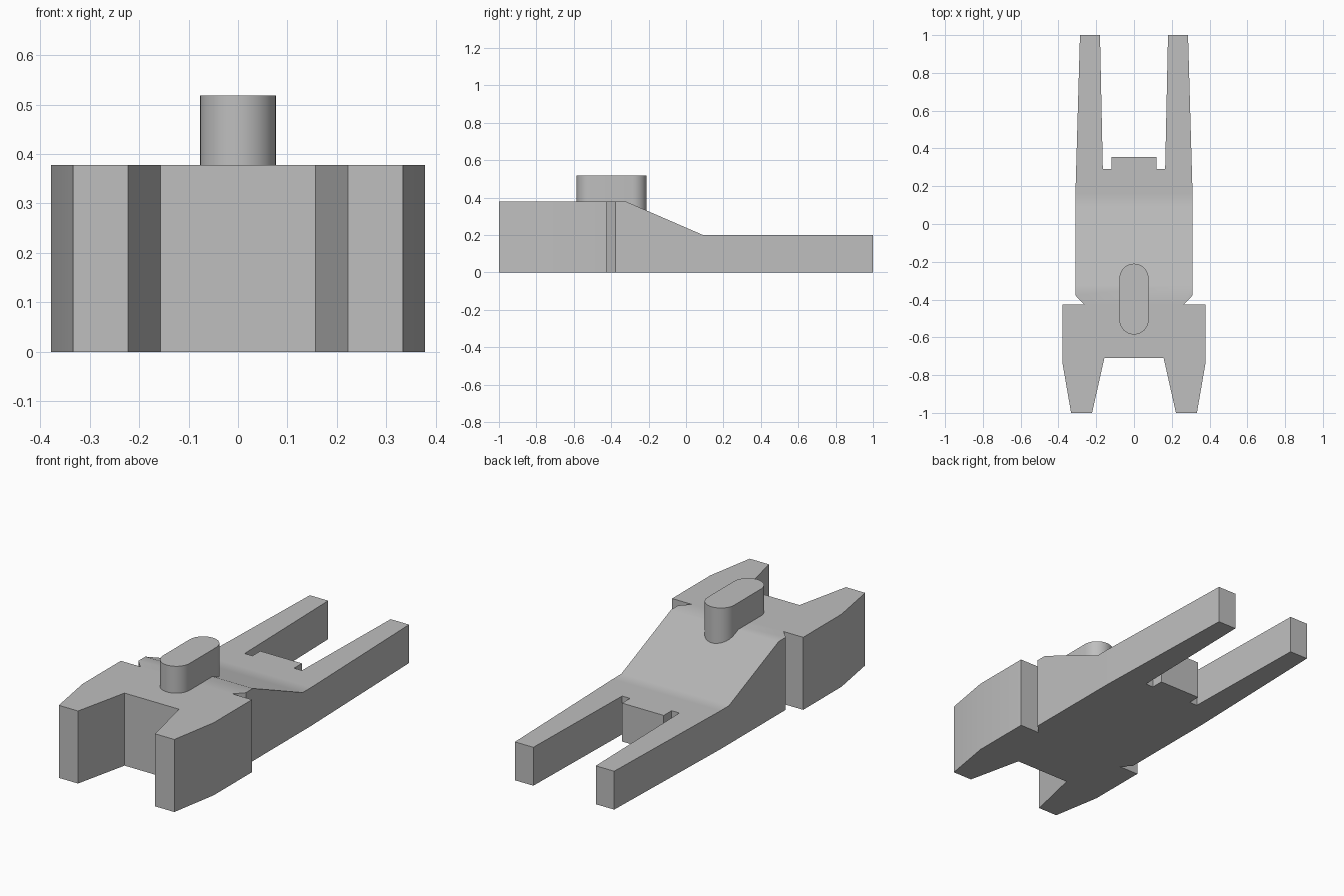
import bpy, bmesh, math

cube = bpy.data.objects.get("Cube")
if cube:
    bpy.data.objects.remove(cube, do_unlink=True)

grey = bpy.data.materials.new("plain grey")
grey.use_nodes = True
colour = (0.52, 0.52, 0.52, 1)
grey.diffuse_color = colour
grey.node_tree.nodes["Principled BSDF"].inputs["Base Color"].default_value = colour


def prism(name, points, direction):
    """Closed prism made by pushing a flat outline along a direction."""
    bm = bmesh.new()
    face = bm.faces.new([bm.verts.new(p) for p in points])
    top = bmesh.ops.extrude_face_region(bm, geom=[face])
    verts = [v for v in top["geom"] if isinstance(v, bmesh.types.BMVert)]
    bmesh.ops.translate(bm, verts=verts, vec=direction)
    bmesh.ops.recalc_face_normals(bm, faces=bm.faces)
    mesh = bpy.data.meshes.new(name)
    bm.to_mesh(mesh)
    bm.free()
    mesh.materials.append(grey)
    obj = bpy.data.objects.new(name, mesh)
    bpy.context.collection.objects.link(obj)
    return obj


def smooth(obj):
    bpy.ops.object.select_all(action="DESELECT")
    obj.select_set(True)
    bpy.context.view_layer.objects.active = obj
    bpy.ops.object.shade_smooth_by_angle(angle=math.radians(30))


# Body outline in plan: front prongs, side notches, long rear arms, tongue
half = [(0.157, -0.71), (0.222, -1), (0.333, -1), (0.378, -0.74),
        (0.378, -0.425), (0.265, -0.425), (0.31, -0.378), (0.31, 0.16),
        (0.286, 1), (0.18, 1), (0.165, 0.29), (0.12, 0.29), (0.12, 0.355)]
outline = half + [(-x, y) for x, y in reversed(half)]
body = prism("body", [(x, y, 0) for x, y in outline], (0, 0, 0.378))

# Slope between the tall front and the low rear arms
wedge = [(-0.32, 0.378), (0.09, 0.2), (1.2, 0.2), (1.2, 0.6), (-0.32, 0.6)]
cutter = prism("slope_cutter", [(-0.6, y, z) for y, z in wedge], (1.2, 0, 0))
cutter.hide_render = True
cut = body.modifiers.new("slope", "BOOLEAN")
cut.operation = "DIFFERENCE"
cut.solver = "EXACT"
cut.object = cutter
bpy.context.view_layer.objects.active = body
bpy.ops.object.modifier_apply(modifier=cut.name)
bpy.data.objects.remove(cutter, do_unlink=True)
smooth(body)

# Upright peg with rounded ends
radius, steps = 0.077, 16
ring = []
for centre, start in ((-0.287, 0), (-0.508, math.pi)):
    for i in range(steps + 1):
        a = start + math.pi * i / steps
        ring.append((radius * math.cos(a), centre + radius * math.sin(a), 0.2))
peg = prism("peg", ring, (0, 0, 0.318))
smooth(peg)
